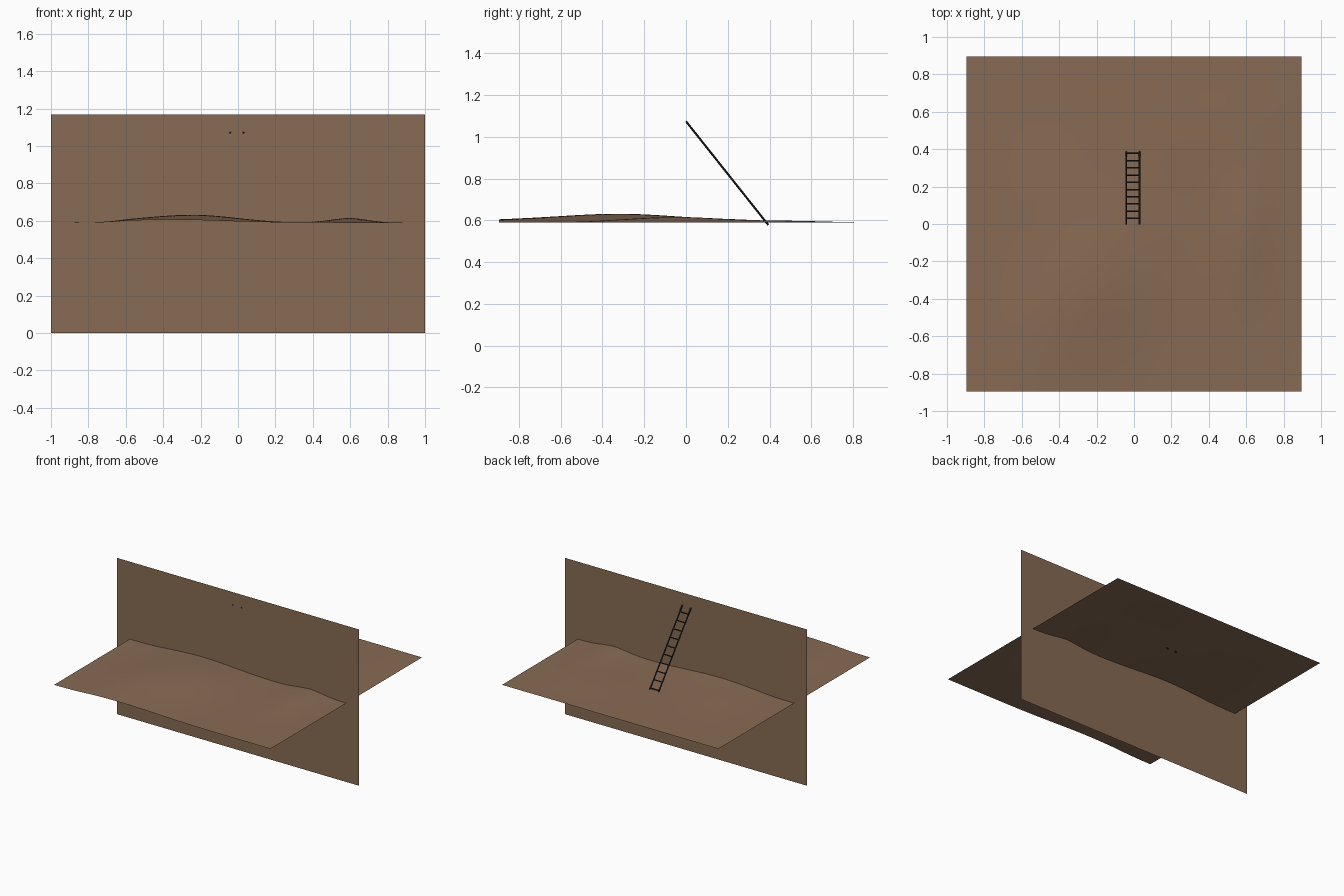
import bpy, bmesh, math
from mathutils import Vector

if "Cube" in bpy.data.objects:
    bpy.data.objects.remove(bpy.data.objects["Cube"])


def material(name, rgb):
    m = bpy.data.materials.new(name)
    m.diffuse_color = (*rgb, 1)
    m.use_nodes = True
    m.node_tree.nodes["Principled BSDF"].inputs["Base Color"].default_value = m.diffuse_color
    return m


EARTH = material("earth brown", (0.245, 0.145, 0.088))
IRON = material("dark iron", (0.02, 0.021, 0.021))


def finish(bm, name, mat, smooth=False):
    me = bpy.data.meshes.new(name)
    bm.to_mesh(me)
    bm.free()
    me.materials.append(mat)
    for p in me.polygons:
        p.use_smooth = smooth
    ob = bpy.data.objects.new(name, me)
    bpy.context.collection.objects.link(ob)
    return ob


# Upright wall sheet on y = 0
bm = bmesh.new()
corners = [(-1, 0, 0), (1, 0, 0), (1, 0, 1.168), (-1, 0, 1.168)]
bm.faces.new([bm.verts.new(c) for c in corners])
finish(bm, "wall", EARTH)

# Gently rolling ground sheet: soft mounds fading out to the rim
HALF = 0.895
MOUNDS = [  # x, y, spread x, spread y, height
    (-0.22, -0.30, 0.32, 0.40, 0.040),
    (-0.50, -0.55, 0.25, 0.30, 0.012),
    (0.62, -0.05, 0.17, 0.35, 0.027),
    (0.45, 0.50, 0.30, 0.25, 0.008),
    (-0.45, 0.20, 0.25, 0.30, 0.012),
]


def ground_height(x, y):
    h = sum(a * math.exp(-((x - cx) / sx) ** 2 - ((y - cy) / sy) ** 2)
            for cx, cy, sx, sy, a in MOUNDS)
    h += 0.010 * math.exp(-((x + 0.35) / 0.4) ** 2 - ((y + 0.9) / 0.3) ** 2)
    rim = min(1, (HALF - abs(x)) / 0.3)
    return 0.589 + h * rim


bm = bmesh.new()
bmesh.ops.create_grid(bm, x_segments=48, y_segments=48, size=HALF)
for v in bm.verts:
    v.co.z = ground_height(v.co.x, v.co.y)
finish(bm, "ground", EARTH, True)


# Ladder leaning from the ground behind up to the wall
def bar(name, a, b, radius):
    a, b = Vector(a), Vector(b)
    bm = bmesh.new()
    bmesh.ops.create_cone(bm, cap_ends=True, segments=10, radius1=radius,
                          radius2=radius, depth=(b - a).length)
    bm.transform((b - a).to_track_quat('Z', 'Y').to_matrix().to_4x4())
    bmesh.ops.translate(bm, verts=bm.verts, vec=(a + b) / 2)
    ob = finish(bm, name, IRON, True)
    bpy.context.view_layer.objects.active = ob
    ob.select_set(True)
    bpy.ops.object.shade_smooth_by_angle()
    ob.select_set(False)


TOP, FOOT = Vector((0, 0.0, 1.074)), Vector((0, 0.394, 0.578))
XL, XR = -0.042, 0.030
for side, x in (("left", XL), ("right", XR)):
    off = Vector((x, 0, 0))
    bar(f"ladder_rail_{side}", TOP + off, FOOT + off, 0.005)
for i in range(10):
    p = TOP.lerp(FOOT, (0.030 + i * 0.0386) / 0.394)
    bar(f"ladder_rung_{i + 1}", p + Vector((XL, 0, 0)), p + Vector((XR, 0, 0)), 0.0042)
